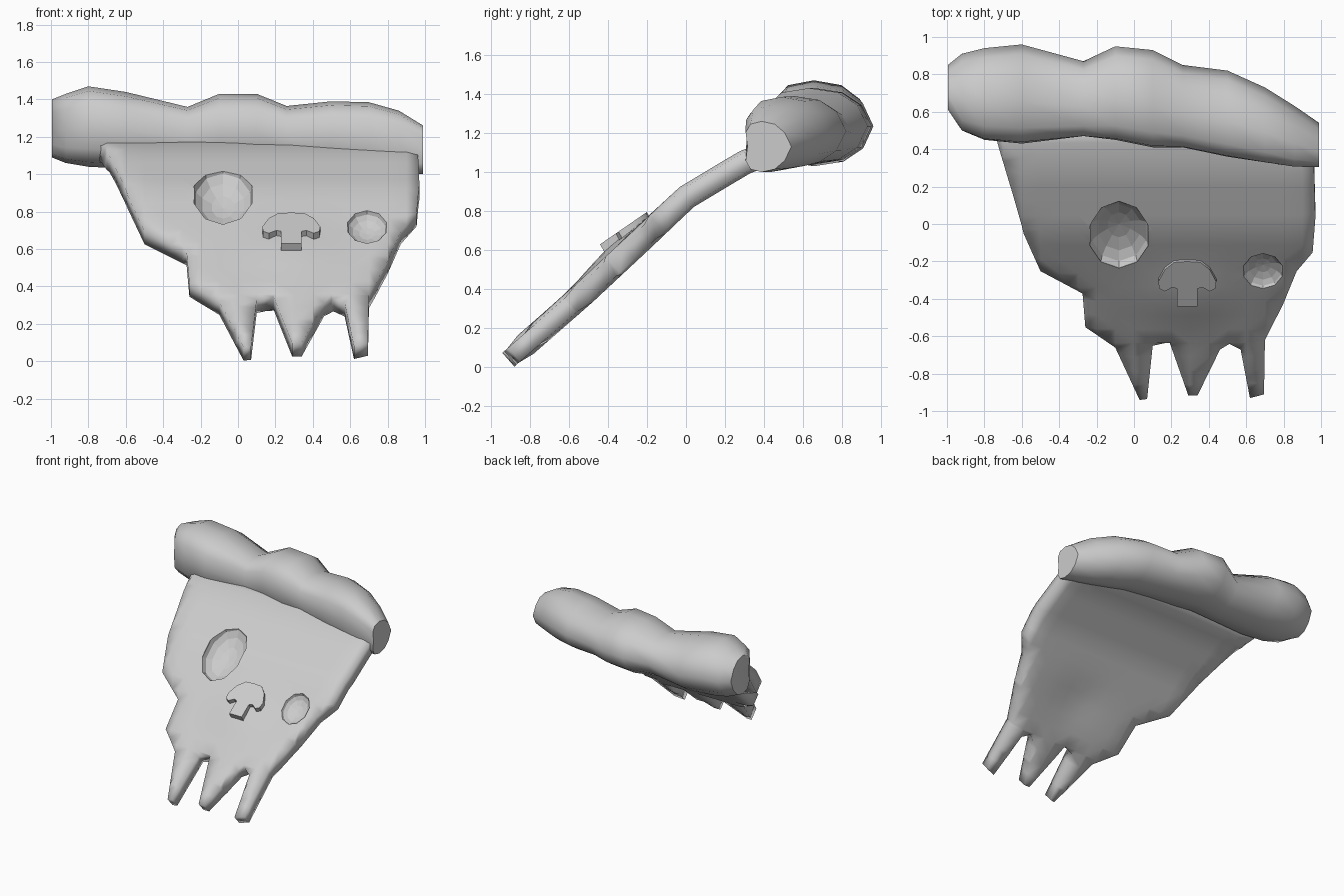
import bpy, bmesh, math
from mathutils import Vector

if "Cube" in bpy.data.objects:
    bpy.data.objects.remove(bpy.data.objects["Cube"])


def add_object(name, bm):
    bmesh.ops.recalc_face_normals(bm, faces=bm.faces)
    me = bpy.data.meshes.new(name)
    bm.to_mesh(me)
    bm.free()
    ob = bpy.data.objects.new(name, me)
    bpy.context.collection.objects.link(ob)
    return ob


def smooth(ob, degrees):
    bpy.ops.object.select_all(action='DESELECT')
    ob.select_set(True)
    bpy.context.view_layer.objects.active = ob
    bpy.ops.object.shade_smooth_by_angle(angle=math.radians(degrees))


# Slope of the slice seen from the side: (y, z)
PROFILE = [(-0.92, 0.03), (-0.52, 0.38), (-0.22, 0.66), (0.0, 0.87),
           (0.3, 1.05), (0.6, 1.16)]


def sheet_z(x, y):
    z = PROFILE[-1][1]
    for (y0, z0), (y1, z1) in zip(PROFILE, PROFILE[1:]):
        if y <= y1:
            z = z0 + (z1 - z0) * (y - y0) / (y1 - y0)
            break
    # slight swelling under the nose
    return z + 0.035 * math.exp(-((x - 0.28) / 0.22) ** 2 - ((y + 0.36) / 0.14) ** 2)


# Slice body: flat outline with dripping fangs, gridded, bent and thickened
OUTLINE = [(-0.75, 0.52), (-0.71, 0.38), (-0.65, 0.19), (-0.59, -0.02), (-0.50, -0.22),
           (-0.275, -0.34), (-0.26, -0.52), (-0.10, -0.63), (0.03, -0.91), (0.07, -0.905),
           (0.10, -0.62), (0.19, -0.60), (0.29, -0.885), (0.34, -0.885), (0.46, -0.64),
           (0.51, -0.61), (0.57, -0.64), (0.62, -0.90), (0.695, -0.88), (0.70, -0.59),
           (0.80, -0.39), (0.87, -0.22), (0.955, -0.12), (0.97, 0.06), (0.96, 0.42),
           (0.4, 0.58)]
bm = bmesh.new()
face = bm.faces.new([bm.verts.new((x, y, 0)) for x, y in OUTLINE])
bmesh.ops.inset_region(bm, faces=[face], thickness=0.018, use_even_offset=True)
for axis, start, count in (((1, 0, 0), -0.7, 17), ((0, 1, 0), -0.82, 18)):
    for i in range(count):
        co = Vector(axis) * (start + i * (0.1 if axis[0] else 0.075))
        bmesh.ops.bisect_plane(bm, geom=bm.verts[:] + bm.edges[:] + bm.faces[:],
                               plane_co=co, plane_no=axis, dist=0.0005)
for v in bm.verts:
    v.co.z = sheet_z(v.co.x, v.co.y)
bmesh.ops.triangulate(bm, faces=bm.faces[:])
bm.verts.index_update()
inner = [v.index for v in bm.verts if not v.is_boundary]
rim = [v.index for v in bm.verts if v.is_boundary]
body = add_object("slice_body", bm)
group = body.vertex_groups.new(name="thickness")
group.add(inner, 1.0, 'REPLACE')
group.add(rim, 0.75, 'REPLACE')
solid = body.modifiers.new("thickness", 'SOLIDIFY')
solid.thickness = 0.125
solid.offset = 0
solid.vertex_group = "thickness"


# Eye sockets: shallow bowls cut into the slope
def socket(name, centre, radii):
    bm = bmesh.new()
    bmesh.ops.create_uvsphere(bm, u_segments=10, v_segments=8, radius=1)
    ob = add_object(name, bm)
    ob.location = centre
    ob.scale = radii
    ob.rotation_euler = (math.radians(42), 0, 0)
    ob.hide_render = True
    ob.display_type = 'WIRE'
    cut = body.modifiers.new(name, 'BOOLEAN')
    cut.operation = 'DIFFERENCE'
    cut.solver = 'EXACT'
    cut.object = ob


socket("large_eye_cutter", (-0.08, -0.06, 0.885), (0.165, 0.235, 0.09))
socket("small_eye_cutter", (0.69, -0.255, 0.72), (0.11, 0.13, 0.055))
smooth(body, 50)

# Crust: lumpy loft along x; stations are (x, front y, back y, bottom z, top z)
STATIONS = [(-0.995, 0.62, 0.85, 1.09, 1.40), (-0.92, 0.50, 0.91, 1.06, 1.43),
            (-0.80, 0.45, 0.94, 1.04, 1.47), (-0.60, 0.43, 0.96, 1.03, 1.44),
            (-0.27, 0.47, 0.87, 1.04, 1.36), (-0.10, 0.45, 0.95, 1.04, 1.43),
            (0.10, 0.41, 0.93, 1.04, 1.43), (0.26, 0.41, 0.85, 1.04, 1.365),
            (0.50, 0.36, 0.82, 1.03, 1.39), (0.70, 0.33, 0.73, 1.01, 1.385),
            (0.86, 0.31, 0.63, 1.00, 1.34), (0.99, 0.315, 0.54, 1.00, 1.26)]
SIDES = 12


def rounded(v):
    return math.copysign(abs(v) ** 0.85, v)


bm = bmesh.new()
rings = []
for x, yf, yb, zb, zt in STATIONS:
    ring = []
    for i in range(SIDES):
        a = 2 * math.pi * i / SIDES
        c, s = rounded(math.cos(a)), rounded(math.sin(a))
        # underside climbs slightly toward the back, peak leans forward
        y = (yf + yb) / 2 + c * (yb - yf) / 2 - 0.04 * abs(s)
        ring.append(bm.verts.new((x, y, (zb + zt) / 2 + s * (zt - zb) / 2)))
    rings.append(ring)
for a, b in zip(rings, rings[1:]):
    for i in range(SIDES):
        j = (i + 1) % SIDES
        bm.faces.new((a[i], a[j], b[j], b[i]))
bm.faces.new(rings[0])
bm.faces.new(rings[-1])
smooth(add_object("crust", bm), 50)

# Mushroom nose: mirrored half outline (dx, z) laid on the slope and extruded in
HALF = [(0.0, 0.775), (0.07, 0.772), (0.12, 0.745), (0.155, 0.70), (0.15, 0.675),
        (0.12, 0.665), (0.08, 0.68), (0.055, 0.675), (0.055, 0.61)]
points = HALF + [(-x, z) for x, z in reversed(HALF[1:])]
bm = bmesh.new()
face = bm.faces.new([bm.verts.new((0.285 + x, -0.44 + (z - 0.61) * 1.45, z + 0.02))
                     for x, z in points])
ext = bmesh.ops.extrude_face_region(bm, geom=[face], use_keep_orig=True)
bmesh.ops.translate(bm, vec=(0, 0.05, -0.09),
                    verts=[g for g in ext['geom'] if isinstance(g, bmesh.types.BMVert)])
smooth(add_object("mushroom_nose", bm), 40)
